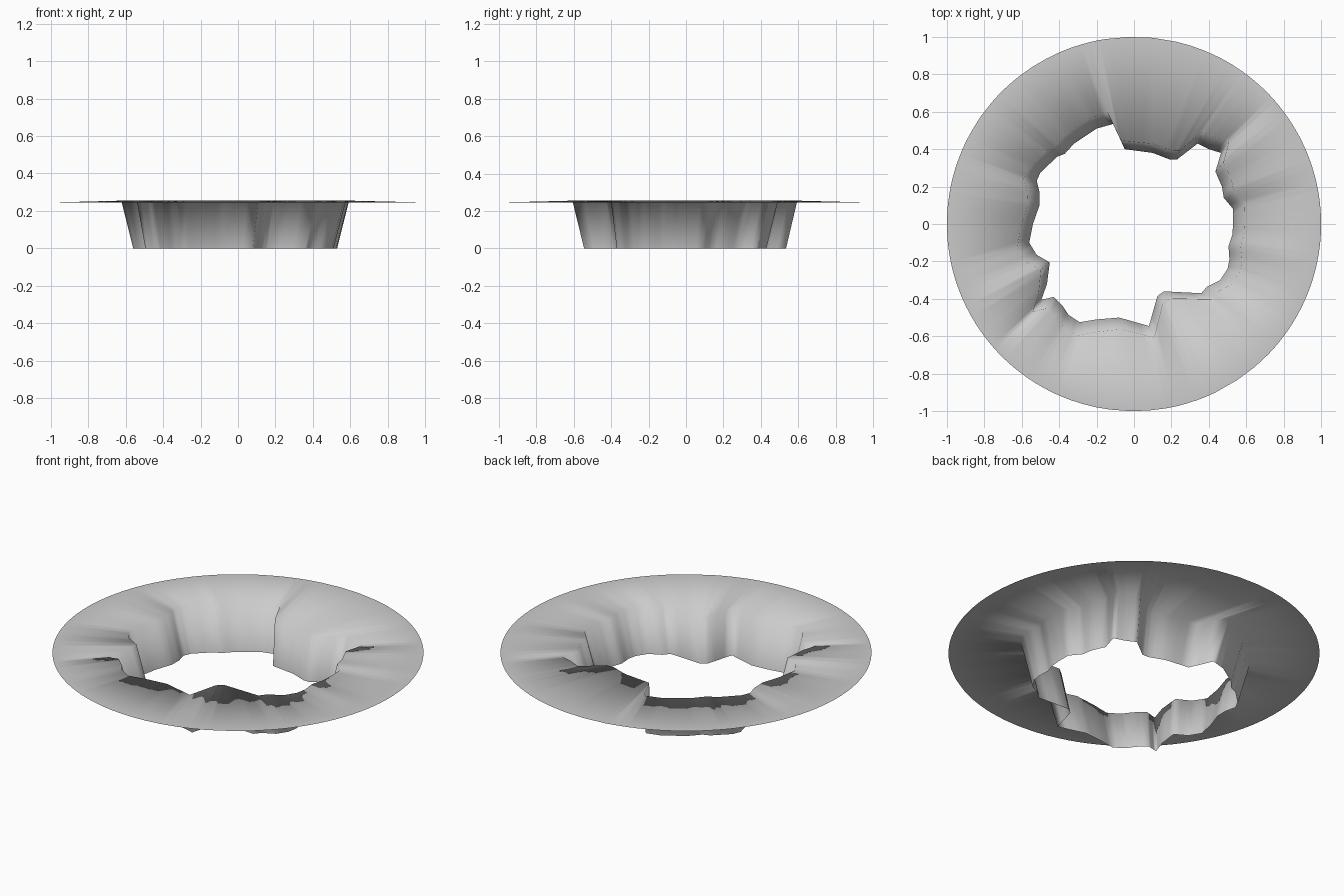
import bpy
import bmesh
from math import atan2, cos, sin
from mathutils import Vector, Matrix

cube = bpy.data.objects.get("Cube")
if cube:
    bpy.data.objects.remove(cube, do_unlink=True)

LIP_HEIGHT = 0.255      # inner edge of the flat rim
EDGE_HEIGHT = 0.245     # outer edge of the flat rim
FLARE = 1.12            # how far the wall opens out towards the top
TWIST = 0.03            # slight turn of the wall between floor and lip
STEPS = 3               # pieces per outline segment

# Ragged outline of the hole at floor level, counterclockwise, in hundredths
OUTLINE = [
    (53, 0), (53, 8), (48, 14), (47, 20), (43.5, 28), (46.5, 38), (40, 40),
    (34, 43), (23, 34.5), (19, 34.5), (10, 38), (-5, 40), (-11, 53.5),
    (-20, 51), (-32, 43), (-37, 37.5), (-41, 36), (-50, 27.5), (-52, 23),
    (-50.5, 17), (-50.5, 10), (-54, 0), (-56, -10), (-52, -16.5),
    (-45, -20.5), (-46.5, -32), (-49.5, -40.5), (-43, -39), (-38, -44),
    (-35, -48.5), (-29, -52.5), (-20, -51), (-8, -50), (8, -54.5),
    (12.5, -38.5), (16, -36), (36, -37), (39, -33.5), (46, -30), (50, -24),
    (51, -19), (50.5, -12), (52.5, -6),
]


def make_material(name, colour):
    mat = bpy.data.materials.new(name)
    mat.use_nodes = True
    mat.diffuse_color = colour
    mat.node_tree.nodes["Principled BSDF"].inputs["Base Color"].default_value = colour
    return mat


def resample(points, steps):
    """Split every segment of a closed outline into equal pieces."""
    result = []
    for i, point in enumerate(points):
        start = Vector(point) / 100
        end = Vector(points[(i + 1) % len(points)]) / 100
        result += [start.lerp(end, k / steps) for k in range(steps)]
    return result


def add_ring(bm, points, height):
    return [bm.verts.new((p.x, p.y, height)) for p in points]


def bridge(bm, inner, outer):
    """Join two rings with quads that face up and towards the hole."""
    count = len(inner)
    for i in range(count):
        j = (i + 1) % count
        bm.faces.new((inner[i], outer[i], outer[j], inner[j]))


# Rings: floor outline, flared lip, round outer edge
floor = resample(OUTLINE, STEPS)
turn = Matrix.Rotation(TWIST, 2)
lip = [turn @ p * FLARE for p in floor]
angles = [atan2(p.y, p.x) for p in lip]
edge = [Vector((cos(a), sin(a))) for a in angles]

# Ragged wall and flat rim as one open sheet
bm = bmesh.new()
floor_ring = add_ring(bm, floor, 0)
lip_ring = add_ring(bm, lip, LIP_HEIGHT)
edge_ring = add_ring(bm, edge, EDGE_HEIGHT)
bridge(bm, floor_ring, lip_ring)
bridge(bm, lip_ring, edge_ring)
for face in bm.faces:
    face.smooth = True

mesh = bpy.data.meshes.new("hole_rim")
bm.to_mesh(mesh)
bm.free()
mesh.materials.append(make_material("light grey", (0.6, 0.6, 0.6, 1)))
bpy.context.collection.objects.link(bpy.data.objects.new("hole_rim", mesh))
